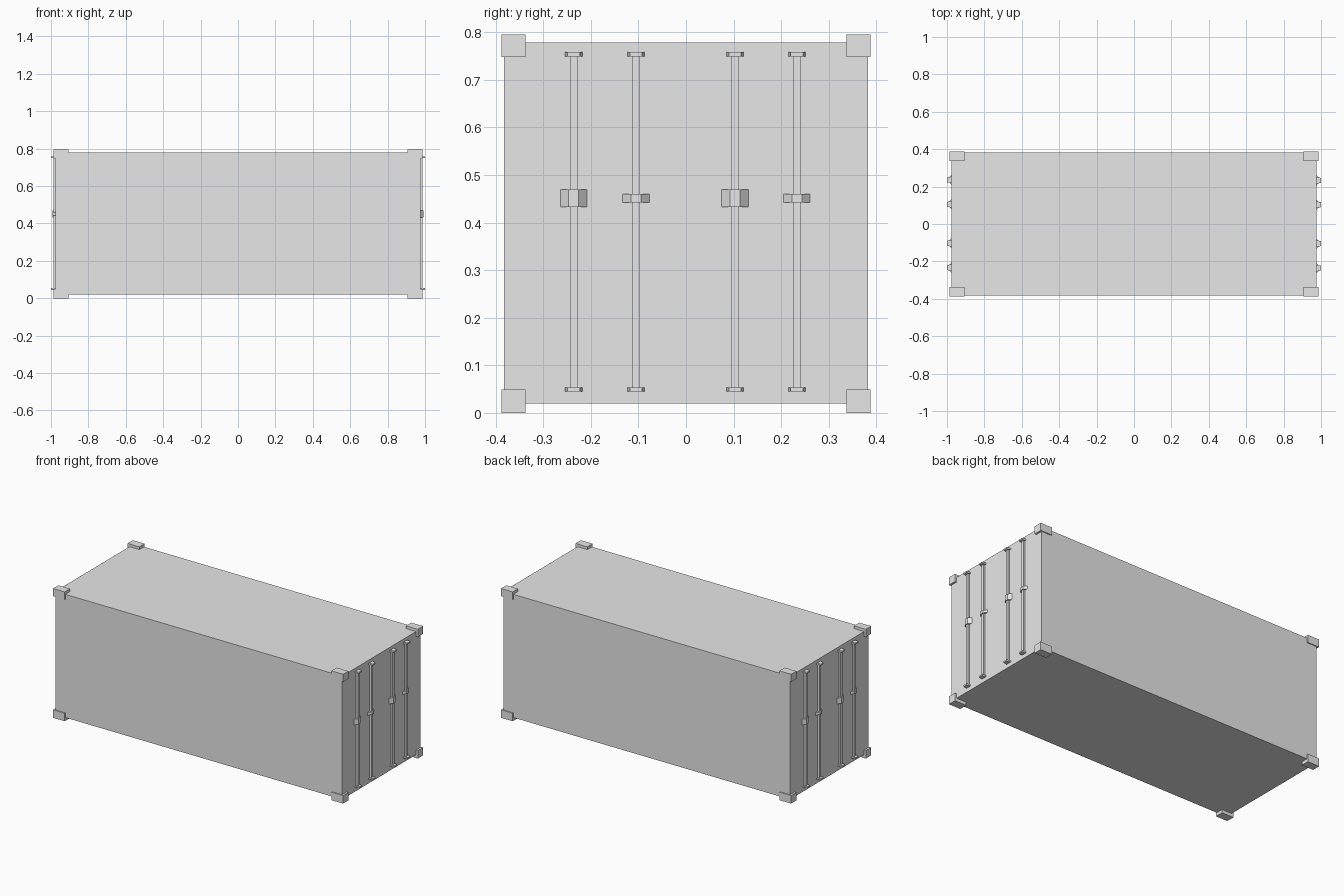
import bpy
import bmesh
from math import pi
from mathutils import Matrix

cube = bpy.data.objects.get("Cube")
if cube:
    bpy.data.objects.remove(cube, do_unlink=True)

grey = bpy.data.materials.new("plain_grey")
grey.use_nodes = True
GREY = (0.8, 0.8, 0.8, 1)
grey.diffuse_color = GREY
grey.node_tree.nodes["Principled BSDF"].inputs["Base Color"].default_value = GREY


def block(name, low, high, front_width=None, turn=0):
    """Box between two corners; front_width narrows its +x face along y."""
    bm = bmesh.new()
    bmesh.ops.create_cube(bm, size=1)
    size = [b - a for a, b in zip(low, high)]
    mid = [(a + b) / 2 for a, b in zip(low, high)]
    for v in bm.verts:
        if front_width is not None and v.co.x > 0:
            v.co.y *= front_width / size[1]
        v.co = [m + c * s for m, c, s in zip(mid, v.co, size)]
    bm.transform(Matrix.Rotation(turn, 4, "Z"))
    mesh = bpy.data.meshes.new(name)
    bm.to_mesh(mesh)
    bm.free()
    mesh.materials.append(grey)
    obj = bpy.data.objects.new(name, mesh)
    bpy.context.collection.objects.link(obj)
    return obj


# Main box
END = 0.975
block("container_body", (-END, -0.382, 0.02), (END, 0.382, 0.778))

# Corner castings
for sx in (-1, 1):
    for sy in (-1, 1):
        for level, z0, z1 in (("bottom", 0, 0.049), ("top", 0.748, 0.795)):
            xs = sorted((sx * 0.907, sx * 0.987))
            ys = sorted((sy * 0.337, sy * 0.388))
            block("corner_casting_" + level, (xs[0], ys[0], z0), (xs[1], ys[1], z1))

# Door locking gear, the same on both ends
for side, turn in (("left", 0), ("right", pi)):
    for y, half_height in ((-0.236, 0.018), (-0.105, 0.009), (0.103, 0.018), (0.233, 0.009)):
        block(side + "_lock_rod", (END, y - 0.008, 0.05), (0.986, y + 0.008, 0.753), turn=turn)
        for z in (0.049, 0.754):
            block(side + "_rod_bracket", (END, y - 0.018, z - 0.0045),
                  (1.0, y + 0.018, z + 0.0045), 0.026, turn)
        block(side + "_lock_handle", (END, y - 0.028, 0.451 - half_height),
              (0.992, y + 0.028, 0.451 + half_height), 0.021, turn)
